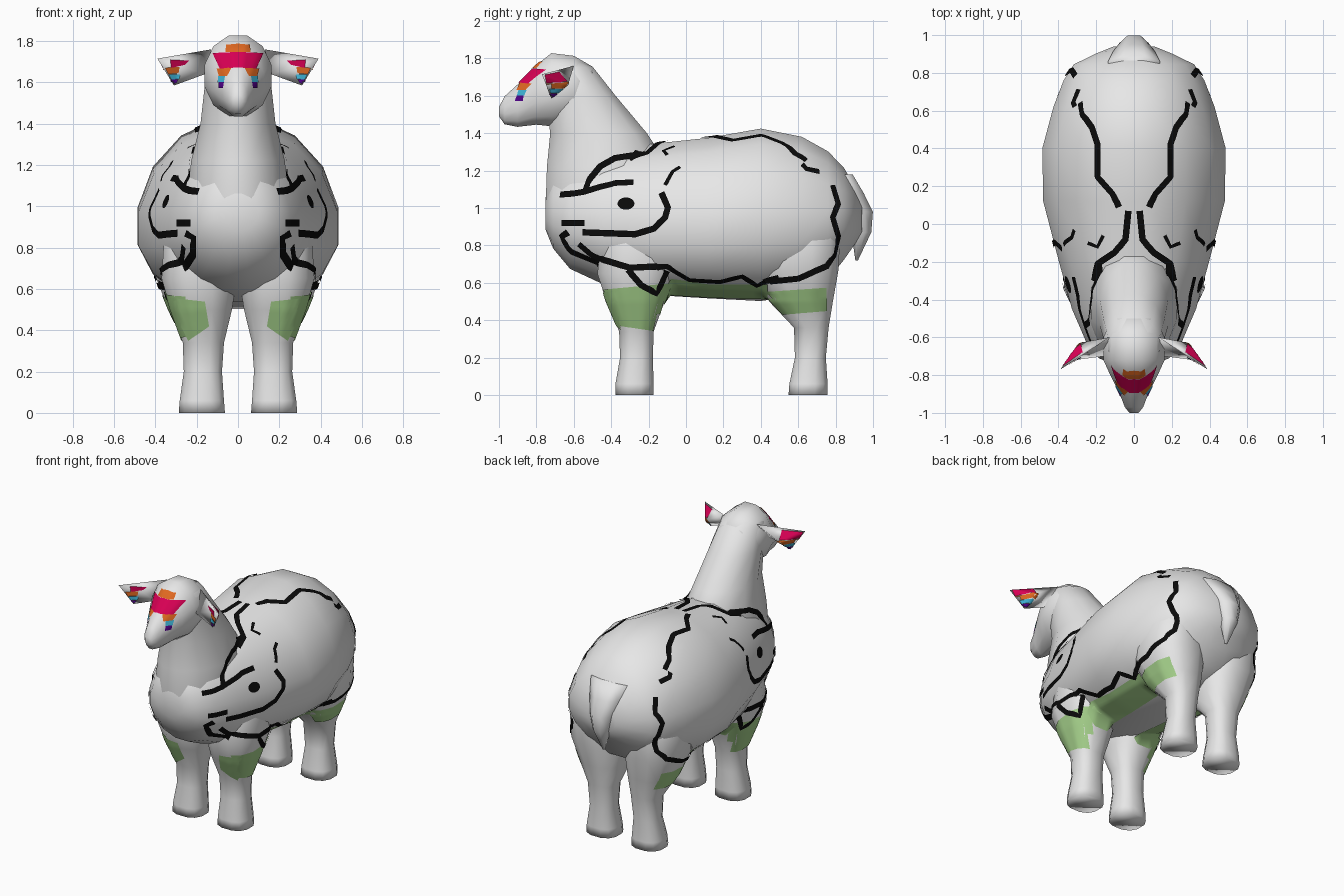
import bpy, bmesh, math
from mathutils import Vector
from mathutils.bvhtree import BVHTree

if "Cube" in bpy.data.objects:
    bpy.data.objects.remove(bpy.data.objects["Cube"])


def material(name, r, g, b):
    m = bpy.data.materials.new(name)
    m.diffuse_color = (r, g, b, 1)
    m.use_nodes = True
    m.node_tree.nodes["Principled BSDF"].inputs["Base Color"].default_value = m.diffuse_color
    return m


WHITE = material("pale grey", .80, .80, .80)
BLACK = material("black", .003, .003, .003)
GREEN = material("green", .38, .64, .26)
RED = material("crimson", .70, .0, .09)
ORANGE = material("orange", .75, .14, .015)
CYAN = material("cyan", .05, .46, .68)
PURPLE = material("purple", .08, .0, .25)

all_verts, all_faces = [], []      # surface that paint is projected on


def finish(name, verts, faces, mat, solid=True):
    me = bpy.data.meshes.new(name)
    me.from_pydata([tuple(v) for v in verts], [], faces)
    bm = bmesh.new()
    bm.from_mesh(me)
    if solid:
        bmesh.ops.recalc_face_normals(bm, faces=bm.faces)
    else:
        bmesh.ops.delete(bm, geom=[v for v in bm.verts if not v.link_faces], context='VERTS')
    bm.to_mesh(me)
    bm.free()
    me.materials.append(mat)
    for p in me.polygons:
        p.use_smooth = True
    ob = bpy.data.objects.new(name, me)
    bpy.context.collection.objects.link(ob)
    if solid:
        base = len(all_verts)
        all_verts.extend(v.co.copy() for v in me.vertices)
        all_faces.extend([base + i for i in p.vertices] for p in me.polygons)


def loft(name, rings, mat=WHITE):
    n = len(rings[0])
    verts = [v for r in rings for v in r]
    faces = [(k * n + i, k * n + (i + 1) % n, (k + 1) * n + (i + 1) % n, (k + 1) * n + i)
             for k in range(len(rings) - 1) for i in range(n)]
    faces += [tuple(range(n)), tuple(range(len(verts) - n, len(verts)))]
    finish(name, verts, faces, mat)


def unit(n, e=1.0):
    for i in range(n):
        a = 2 * math.pi * (i + .5) / n
        c, s = math.cos(a), math.sin(a)
        yield math.copysign(abs(c) ** e, c), math.copysign(abs(s) ** e, s)


def ring_y(y, zb, zt, hw, n=16, wide=.42):
    # upright cross-section, widest a little below the middle
    zm = zb + wide * (zt - zb)
    return [Vector((c * hw, y, zm + s * ((zt - zm) if s > 0 else (zm - zb)))) for c, s in unit(n)]


def ring_z(z, y0, y1, x0, x1, n=12, e=1.0):
    return [Vector(((x0 + x1) / 2 + c * (x1 - x0) / 2, (y0 + y1) / 2 + s * (y1 - y0) / 2, z))
            for c, s in unit(n, e)]


# woolly body
loft("body", [ring_y(*r) for r in [
    (-.75, .88, 1.06, .10), (-.71, .78, 1.16, .19), (-.62, .67, 1.24, .26),
    (-.45, .59, 1.31, .335), (-.20, .53, 1.35, .405), (.12, .51, 1.385, .49),
    (.40, .495, 1.435, .495), (.62, .53, 1.39, .435), (.76, .61, 1.31, .38),
    (.845, .72, 1.22, .325), (.90, .80, 1.12, .21), (.94, .86, 1.05, .11)]])

# neck and head
loft("neck", [ring_z(z, a, b, -w, w) for z, a, b, w in [
    (.92, -.75, -.2, .22), (1.05, -.76, -.12, .25), (1.22, -.755, -.08, .235), (1.4, -.735, -.20, .188),
    (1.6, -.76, -.37, .165), (1.75, -.78, -.49, .14), (1.80, -.74, -.58, .07)]])
loft("head", [ring_y(*r, n=12, wide=.5) for r in [
    (-1.0, 1.49, 1.54, .025), (-.97, 1.445, 1.60, .05), (-.90, 1.43, 1.665, .078),
    (-.80, 1.44, 1.77, .13), (-.72, 1.43, 1.835, .168), (-.60, 1.45, 1.82, .168),
    (-.50, 1.52, 1.76, .12)]])

# tail
loft("tail", [ring_z(z, a, b, -w, w, 8) for z, a, b, w in [
    (1.18, .78, .895, .15), (1.08, .82, .955, .12), (.98, .85, 1.005, .085),
    (.87, .88, .995, .06), (.72, .905, .92, .01)]])

# legs flowing into shoulder and thigh, and ears as cupped leaf shapes
FRONT = [(0, -.38, -.17, .06, .29), (.06, -.38, -.17, .065, .285), (.2, -.355, -.175, .075, .265),
         (.34, -.36, -.17, .065, .27), (.5, -.43, -.11, .025, .33), (.65, -.48, -.05, .0, .375),
         (.82, -.46, -.04, .0, .365), (1.0, -.4, -.1, .05, .32)]
REAR = [(0, .545, .76, .06, .29), (.06, .55, .76, .065, .285), (.2, .58, .75, .08, .26),
        (.36, .575, .765, .065, .27), (.5, .44, .79, .03, .34), (.66, .37, .82, .01, .405),
        (.82, .36, .83, .02, .41), (1.02, .42, .80, .05, .35)]
for s, side in ((1, "right"), (-1, "left")):
    for part, rows in (("front_leg", FRONT), ("rear_leg", REAR)):
        loft(part + "_" + side, [ring_z(z, a, b, s * p, s * q, 12, .8) for z, a, b, p, q in rows])
    pts = [(.13, -.60, 1.76), (.39, -.77, 1.715), (.31, -.72, 1.585), (.16, -.70, 1.64),
           (.29, -.63, 1.66), (.27, -.69, 1.675)]
    finish("ear_" + side, [(s * x, y, z) for x, y, z in pts],
           [(0, 1, 4), (1, 2, 4), (2, 3, 4), (3, 0, 4), (0, 1, 5), (1, 2, 5), (2, 3, 5), (3, 0, 5)], WHITE)

tree = BVHTree.FromPolygons(all_verts, all_faces)


# painted plates: flat shapes projected on the surface from one view
def project(view, s, u, v):
    o, d = {"side": ((2 * s, u, v), (-s, 0, 0)), "front": ((s * u, -2, v), (0, 1, 0)),
            "back": ((s * u, -.55, v), (0, -1, 0)),
            "top": ((s * u, v, 3), (0, 0, -1)), "below": ((s * u, v, -1), (0, 0, 1))}[view]
    return tree.ray_cast(Vector(o), Vector(d))[:2]


def plate(name, verts, quads, normals, mat):
    out = []
    for q in quads:
        if any(verts[i] is None for i in q):
            continue
        p = [verts[i] for i in q]
        if max((p[i] - p[i - 1]).length for i in range(len(p))) > .12:
            continue
        flip = (p[1] - p[0]).cross(p[2] - p[1]).dot(normals[q[0]]) < 0
        out.append(tuple(reversed(q)) if flip else tuple(q))
    if out:
        finish(name, [v or Vector() for v in verts], out, mat, solid=False)


def patch(name, view, corners, mat, n=10, disc=False):
    a, b, c, d = [Vector(p) for p in corners]
    for s in (1, -1):
        verts, normals = [], []
        for j in range(n + 1):
            for i in range(n + 1):
                u, v = i / n, j / n
                if disc:   # square grid squeezed to a disc
                    x, y = 2 * u - 1, 2 * v - 1
                    u = .5 + .5 * x * math.sqrt(1 - y * y / 2)
                    v = .5 + .5 * y * math.sqrt(1 - x * x / 2)
                p = a.lerp(b, u).lerp(d.lerp(c, u), v)
                hit, no = project(view, s, *p)
                verts.append(hit + no * .004 if hit else None)
                normals.append(no)
        quads = [(k, k + 1, k + n + 2, k + n + 1) for j in range(n)
                 for k in range(j * (n + 1), j * (n + 1) + n)]
        plate(name + ("_right" if s > 0 else "_left"), verts, quads, normals, mat)


def stroke(name, view, pts, width=.034):
    dense = []
    for p, q in zip(pts, pts[1:]):
        p, q = Vector(p), Vector(q)
        k = max(1, int((q - p).length / .015))
        dense += [p.lerp(q, i / k) for i in range(k)]
    dense.append(Vector(pts[-1]))
    for s in (1, -1):
        hits = [h for h in (project(view, s, *p) for p in dense) if h[0]]
        verts, normals = [], []
        for i, (p, no) in enumerate(hits):
            t = hits[min(i + 3, len(hits) - 1)][0] - hits[max(i - 3, 0)][0]
            side = no.cross(t).normalized() * width / 2
            for e in (side, -side):
                h = tree.ray_cast(p + e + no * .06, -no)
                ok = h[0] is not None and h[3] < .12
                verts.append((h[0] if ok else p + e) + no * .008)
                normals.append(no)
        quads = [(2 * i, 2 * i + 1, 2 * i + 3, 2 * i + 2) for i in range(len(hits) - 1)]
        plate(name + ("_right" if s > 0 else "_left"), verts, quads, normals, BLACK)


# black outline drawing on the wool
stroke("shoulder_curl", "side", [(-.54, 1.08), (-.51, 1.16), (-.46, 1.22), (-.38, 1.265), (-.28, 1.28), (-.2, 1.29)])
stroke("shoulder_top_line", "top", [(.21, -.30), (.19, -.21), (.10, -.15), (.045, -.08), (.03, .07)])
stroke("shoulder_tuft", "top", [(.16, -.06), (.19, -.12), (.24, -.10)], .02)
stroke("back_line", "top", [(.08, .09), (.11, .16), (.19, .25), (.19, .42), (.22, .51), (.27, .58), (.28, .64)])
stroke("hip_line", "side", [(.62, 1.23), (.64, 1.205), (.71, 1.19)])
stroke("rump_line", "side", [(.78, 1.12), (.81, 1.02), (.78, .95), (.81, .85), (.79, .75), (.75, .69), (.6, .625), (.45, .61)])
stroke("belly_line", "side", [(.5, .63), (.42, .61), (.38, .59), (.3, .64), (.18, .61), (.02, .62), (-.1, .69),
                              (-.3, .68), (-.43, .72), (-.5, .75), (-.57, .81)])
stroke("elbow_line", "side", [(-.31, .67), (-.24, .59), (-.16, .545), (-.1, .67)])
stroke("brow_line", "side", [(-.67, 1.07), (-.6, 1.075), (-.54, 1.085), (-.46, 1.11), (-.38, 1.13), (-.28, 1.135)])
stroke("cheek_line", "side", [(-.13, 1.08), (-.095, 1.0), (-.11, .95), (-.17, .89), (-.27, .86), (-.41, .865), (-.55, .87)])
stroke("mouth_line", "side", [(-.66, .92), (-.54, .92)])
stroke("chest_line", "front", [(.25, .87), (.21, .85), (.215, .77), (.26, .70)], .04)
stroke("small_curl", "side", [(-.11, 1.12), (-.07, 1.19), (-.03, 1.215)], .022)
patch("wool_spot", "side", [(-.365, .99), (-.275, .99), (-.275, 1.055), (-.365, 1.055)], BLACK, 6, True)

# green bands on the upper legs and belly
patch("front_leg_green", "side", [(-.44, .565), (-.07, .60), (-.15, .34), (-.35, .37)], GREEN, 14)
patch("front_leg_green_front", "front", [(.16, .54), (.34, .56), (.24, .35), (.14, .42)], GREEN)
patch("rear_leg_green", "side", [(.38, .55), (.75, .575), (.75, .45), (.50, .43)], GREEN, 14)
patch("belly_green", "below", [(.10, -.12), (.29, -.12), (.32, .44), (.14, .44)], GREEN, 14)

# coloured bands on the face and on both sides of the ears
patch("forehead_orange", "front", [(0, 1.785), (.055, 1.78), (.06, 1.745), (0, 1.745)], ORANGE, 6)
patch("forehead_red", "front", [(0, 1.745), (.12, 1.74), (.085, 1.665), (0, 1.67)], RED, 8)
patch("eye_orange", "front", [(.03, 1.67), (.10, 1.665), (.09, 1.63), (.05, 1.63)], ORANGE, 6)
patch("eye_cyan", "front", [(.06, 1.63), (.095, 1.63), (.095, 1.60), (.065, 1.60)], CYAN, 4)
patch("eye_purple", "front", [(.065, 1.60), (.092, 1.60), (.09, 1.572), (.07, 1.572)], PURPLE, 4)
patch("ear_front_red", "front", [(.24, 1.705), (.33, 1.71), (.325, 1.67), (.26, 1.685)], RED, 6)
patch("ear_front_orange", "front", [(.285, 1.675), (.355, 1.67), (.34, 1.64), (.29, 1.645)], ORANGE, 6)
patch("ear_back_red", "back", [(.27, 1.725), (.38, 1.71), (.36, 1.67), (.28, 1.675)], RED, 8)
patch("ear_back_orange", "back", [(.27, 1.672), (.36, 1.667), (.345, 1.64), (.27, 1.642)], ORANGE, 6)
for view in ("front", "back"):
    patch("ear_cyan_" + view, view, [(.28, 1.638), (.338, 1.638), (.325, 1.615), (.285, 1.615)], CYAN, 4)
    patch("ear_purple_" + view, view, [(.29, 1.613), (.325, 1.613), (.318, 1.595), (.30, 1.595)], PURPLE, 4)
